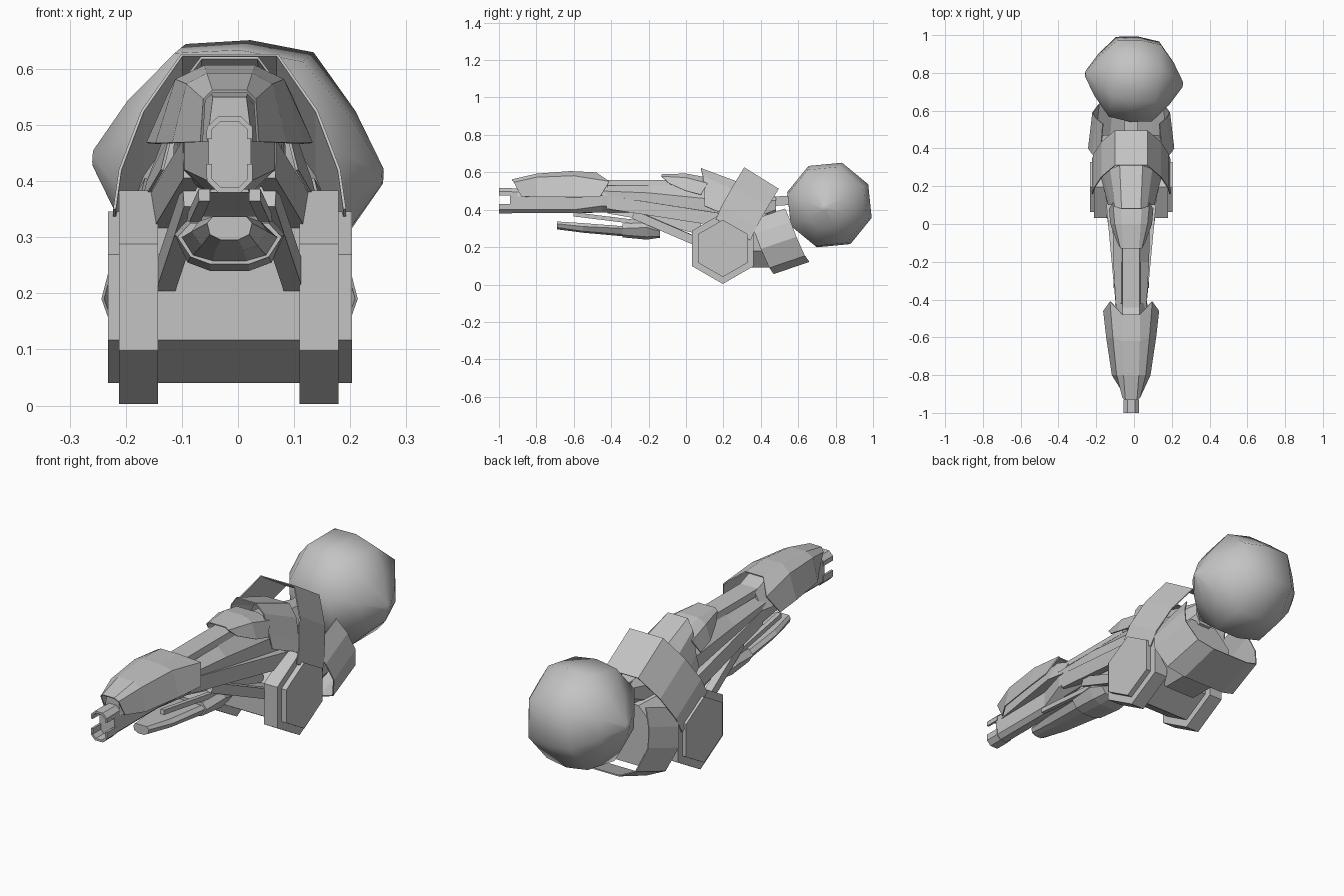
import bpy, bmesh, math
from mathutils import Vector

cube = bpy.data.objects.get("Cube")
if cube:
    bpy.data.objects.remove(cube, do_unlink=True)

MID = -0.015  # centre line of the symmetrical parts

grey = bpy.data.materials.new("plain grey")
grey.use_nodes = True
COLOUR = (0.55, 0.55, 0.55, 1)
grey.diffuse_color = COLOUR
grey.node_tree.nodes["Principled BSDF"].inputs["Base Color"].default_value = COLOUR


def finish(name, bm):
    bmesh.ops.recalc_face_normals(bm, faces=bm.faces)
    mesh = bpy.data.meshes.new(name)
    bm.to_mesh(mesh)
    bm.free()
    mesh.materials.append(grey)
    obj = bpy.data.objects.new(name, mesh)
    bpy.context.collection.objects.link(obj)
    return obj


def skin(name, rings, closed):
    """Join rows of points with quads; closed rows also get end caps."""
    bm = bmesh.new()
    rows = [[bm.verts.new(p) for p in ring] for ring in rings]
    n = len(rows[0])
    for a, b in zip(rows, rows[1:]):
        for i in range(n if closed else n - 1):
            j = (i + 1) % n
            bm.faces.new((a[i], a[j], b[j], b[i]))
    if closed:
        bm.faces.new(rows[0])
        bm.faces.new(rows[-1])
    return finish(name, bm)


def mirrored(half):
    """Complete a half row given as offsets from the centre line."""
    left = [(MID - x, y, z) for x, y, z in reversed(half)]
    return left + [(MID + x, y, z) for x, y, z in half]


def shell(name, rows, thick=0.005):
    obj = skin(name, [mirrored(r) for r in rows], False)
    mod = obj.modifiers.new("thickness", "SOLIDIFY")
    mod.thickness = thick
    mod.offset = 0
    return obj


def band(name, half, shift, taper=1):
    """Sweep a half path, listed from the middle outwards, along a shift."""
    moved = [Vector((x * taper, y, z)) + Vector(shift) for x, y, z in half]
    return shell(name, [half, moved])


def loft(name, sections):
    rings = [mirrored([(x, y, z) for x, z in pts]) for y, pts in sections]
    return skin(name, rings, True)


def turned(name, rings, sides, y, z, phase):
    """Faceted solid around an axis along x; rings are (x, radius)."""
    angles = [math.radians(phase) + math.tau * i / sides for i in range(sides)]
    return skin(name, [[(x, y + r * math.cos(a), z + r * math.sin(a)) for a in angles]
                       for x, r in rings], True)


def beam(name, start, end, width, height):
    a, b = Vector(start), Vector(end)
    bm = bmesh.new()
    bmesh.ops.create_cube(bm, size=1)
    obj = finish(name, bm)
    obj.scale = (width, height, (b - a).length)
    obj.location = (a + b) / 2
    obj.rotation_euler = (b - a).to_track_quat("Z", "Y").to_euler()
    return obj


# Central body with its tail
loft("main_body", [
    (-0.60, [(.020, .515), (.038, .495), (.038, .40), (.020, .385)]),
    (-0.45, [(.035, .53), (.080, .50), (.080, .42), (.045, .385)]),
    (-0.20, [(.045, .535), (.095, .49), (.090, .41), (.050, .383)]),
    (0.10, [(.050, .53), (.100, .46), (.100, .37), (.060, .33)]),
    (0.30, [(.050, .50), (.100, .43), (.100, .33), (.060, .29)]),
    (0.48, [(.030, .47), (.050, .45), (.050, .40), (.030, .36)]),
])
loft("top_rail", [(y, [(.045, .558), (.05, .53)]) for y in (-0.47, -0.04)])
loft("belly", [
    (-0.42, [(.030, .392), (.035, .380)]),
    (-0.22, [(.060, .395), (.068, .345)]),
    (0.08, [(.085, .400), (.090, .265)]),
])
loft("rear_hull", [
    (0.30, [(.120, .40), (.170, .30), (.160, .18), (.080, .09)]),
    (0.47, [(.070, .37), (.150, .29), (.150, .18), (.080, .09)]),
])

# Barrel core and split muzzle
core = [(.018, .514), (.038, .495), (.038, .402), (.018, .383)]
loft("barrel_core", [(-0.94, core), (-0.5, core)])
for name, pts in (("muzzle_upper", [(.018, .511), (.036, .494), (.036, .475)]),
                  ("muzzle_lower", [(.018, .384), (.036, .402), (.036, .43)])):
    shell(name, [[(x, y, z) for x, z in pts] for y in (-1.0, -0.93)], .01)

# Overlapping top armour, front to back
shell("front_shroud", [
    [(.030, -.93, .56), (.045, -.92, .545), (.050, -.88, .47)],
    [(.040, -.80, .59), (.075, -.80, .572), (.100, -.80, .468)],
    [(.045, -.62, .604), (.095, -.60, .58), (.130, -.60, .467)],
    [(.045, -.48, .597), (.110, -.41, .55), (.146, -.46, .468)],
])
loft("shroud_filler", [
    (-0.90, [(.030, .55), (.040, .47)]),
    (-0.50, [(.045, .58), (.100, .475)]),
    (-0.42, [(.045, .55), (.085, .475)]),
])
shell("middle_shroud", [
    [(.042, -.13, .587), (.055, -.13, .577), (.075, -.09, .54)],
    [(.050, 0, .591), (.085, 0, .57), (.108, 0, .50)],
    [(.055, .09, .574), (.095, .115, .54), (.115, .08, .48)],
])
shell("rear_shroud", [
    [(.050, .08, .62), (.082, .09, .577), (.105, .10, .48), (.120, .10, .42)],
    [(.060, .31, .535), (.110, .29, .49), (.145, .26, .40), (.155, .24, .36)],
])
band("upper_hoop", [(.085, .31, .625), (.155, .25, .525), (.195, .19, .42), (.205, .16, .35)],
     (0, .185, -.115))

# Rear cradle below the ball
band("rear_cradle", [(.110, .468, .058), (.190, .445, .09), (.226, .40, .19),
                     (.205, .37, .27), (.165, .34, .34)], (0, .19, .065), .9)

# Lower pod with a raised rear collar
loft("lower_pod", [
    (-0.69, [(.030, .337), (.040, .325), (.035, .305), (.015, .295)]),
    (-0.55, [(.055, .328), (.068, .310), (.050, .285), (.025, .277)]),
    (-0.34, [(.065, .312), (.085, .300), (.065, .268), (.030, .258)]),
])
loft("lower_pod_collar", [
    (-0.34, [(.070, .325), (.093, .300), (.070, .265), (.035, .252)]),
    (-0.21, [(.070, .338), (.098, .305), (.075, .255), (.035, .240)]),
    (-0.14, [(.060, .300), (.085, .285), (.065, .258), (.030, .250)]),
])

# Struts from the body down to the axle
for s, side in ((1, "left"), (-1, "right")):
    beam("lower_strut_" + side, (MID + s * .065, -.28, .375), (MID + s * .115, .07, .225),
         .035, .045)
    beam("upper_arm_" + side, (MID + s * .065, -.42, .44), (MID + s * .125, .22, .34),
         .035, .07)
    beam("pod_bracket_" + side, (MID + s * .045, -.60, .375), (MID + s * .07, -.15, .32),
         .02, .022)

# Hexagonal axle and its two side discs
turned("axle", [(-.232, .153), (.203, .153)], 6, .197, .193, 90)
for side, x in (("left", .110), ("right", -.212)):
    turned("hex_disc_" + side, [(x, .19), (x + .069, .19)], 6, .197, .193, 90)

# Faceted ball and its connecting pin
beam("ball_pin", (MID, .40, .44), (MID, .62, .455), .07, .05)
ball = turned("ball", [(-.26, .015), (-.20, .118), (-.115, .222), (0, .237),
                       (.115, .222), (.20, .118), (.26, .015)], 8, 0, 0, 28)
ball.location = (0, .767, .425)
ball.rotation_euler = (0, .065, -.11)
ball.data.shade_smooth()
